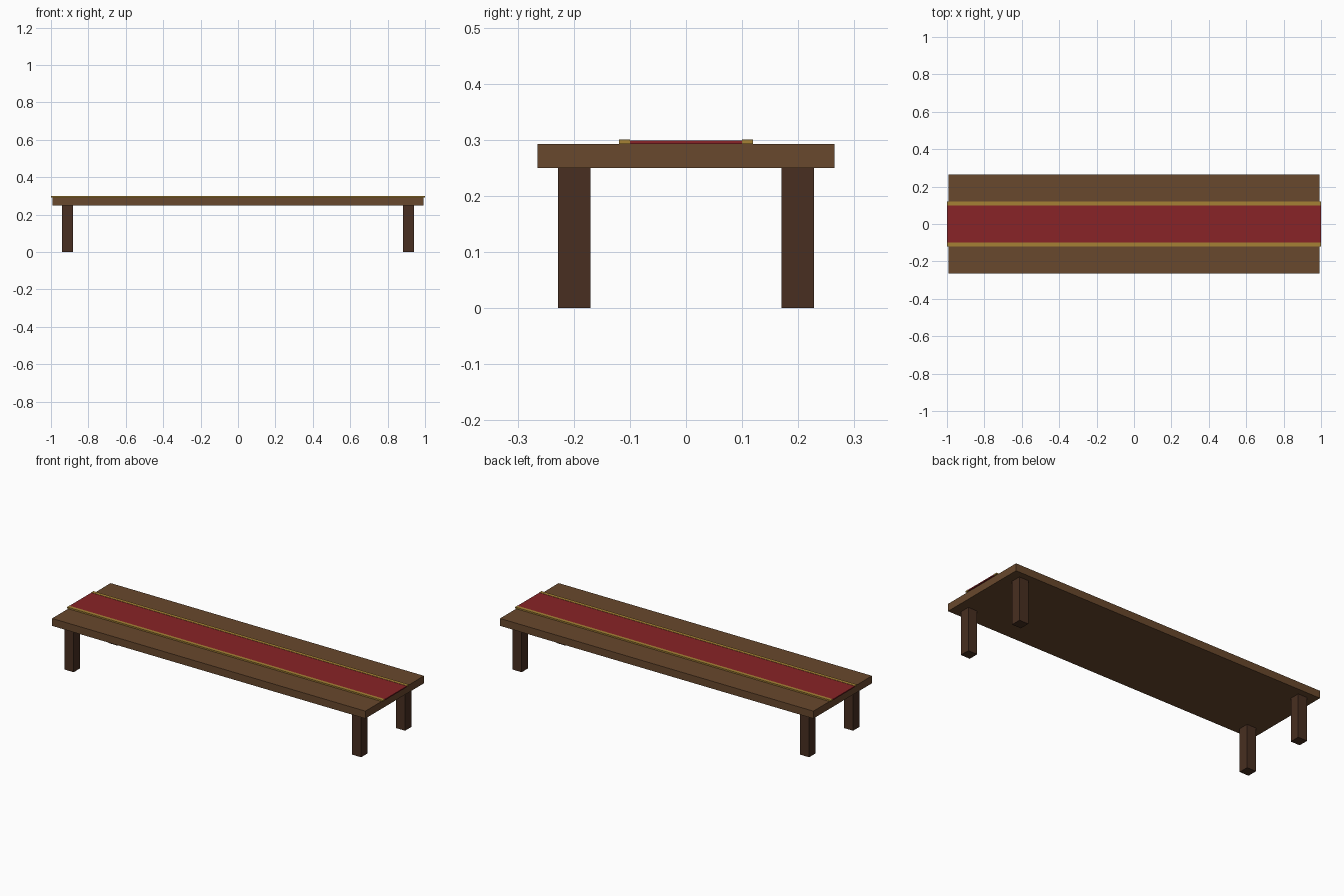
import bpy

if "Cube" in bpy.data.objects:
    bpy.data.objects.remove(bpy.data.objects["Cube"])


def material(name, color):
    m = bpy.data.materials.new(name)
    m.diffuse_color = (*color, 1)
    m.use_nodes = True
    m.node_tree.nodes["Principled BSDF"].inputs["Base Color"].default_value = m.diffuse_color
    return m


def box(name, x, y, z, mat):
    """Box from (min, max) pairs on each axis."""
    bpy.ops.mesh.primitive_cube_add(
        size=1, location=[(a + b) / 2 for a, b in (x, y, z)])
    ob = bpy.context.object
    ob.name = name
    ob.scale = [b - a for a, b in (x, y, z)]
    bpy.ops.object.transform_apply(location=False, rotation=False, scale=True)
    ob.data.materials.append(mat)
    return ob


wood = material("wood", (0.14, 0.065, 0.026))
dark_wood = material("dark_wood", (0.065, 0.028, 0.015))
red = material("red_cloth", (0.25, 0.017, 0.02))
gold = material("gold_trim", (0.38, 0.22, 0.035))

# Table top
box("table_top", (-0.993, 0.993), (-0.265, 0.265), (0.25, 0.2925), wood)

# Cloth runner, slightly overhanging the ends
box("runner", (-1, 1), (-0.1, 0.1), (0.2925, 0.299), red)

# Gold edging and legs on both sides
for sy, side in ((-1, "front"), (1, "back")):
    y = sy * 0.1095
    box(side + "_trim", (-1, 1), (y - 0.0099, y + 0.0099), (0.2925, 0.3005), gold)
    for sx, end in ((-1, "left"), (1, "right")):
        x, y2 = sx * 0.911, sy * 0.199
        box(f"{side}_{end}_leg", (x - 0.029, x + 0.029),
            (y2 - 0.029, y2 + 0.029), (0, 0.25), dark_wood)
